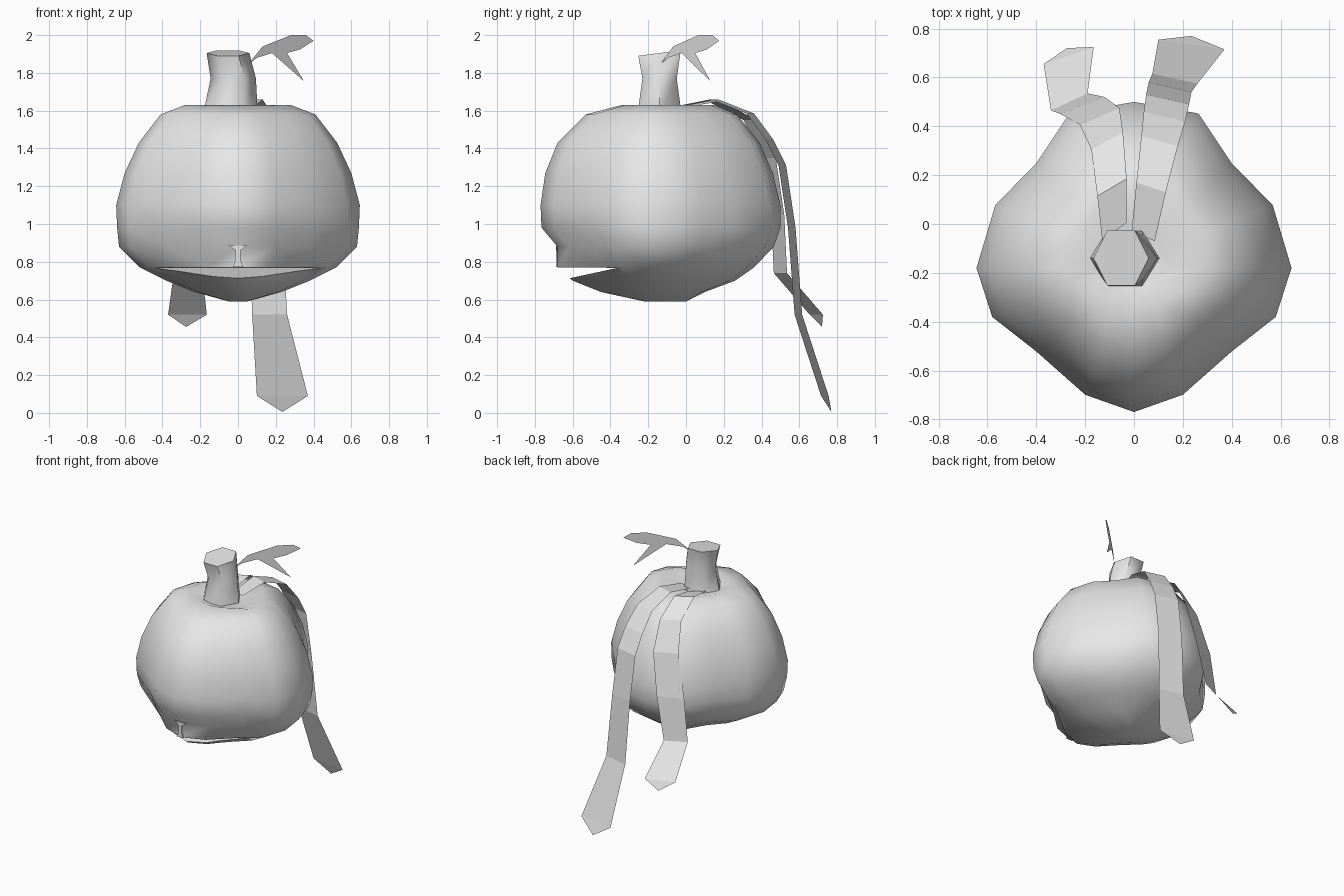
import bpy, bmesh, math

cube = bpy.data.objects.get("Cube")
if cube:
    bpy.data.objects.remove(cube, do_unlink=True)

grey = bpy.data.materials.new("plain grey")
grey.use_nodes = True
grey.diffuse_color = (0.8, 0.8, 0.8, 1)
grey.node_tree.nodes["Principled BSDF"].inputs["Base Color"].default_value = (0.8, 0.8, 0.8, 1)


def build(name, verts, faces, solid=True):
    """Make a grey object from points and faces."""
    mesh = bpy.data.meshes.new(name)
    mesh.from_pydata(verts, [], faces)
    mesh.materials.append(grey)
    if solid:
        bm = bmesh.new()
        bm.from_mesh(mesh)
        bmesh.ops.recalc_face_normals(bm, faces=bm.faces)
        bm.to_mesh(mesh)
        bm.free()
    obj = bpy.data.objects.new(name, mesh)
    bpy.context.collection.objects.link(obj)
    return obj


def loft(name, rings):
    """Skin a stack of closed rings and cap both ends."""
    n = len(rings[0])
    faces = [(r * n + i, r * n + (i + 1) % n, (r + 1) * n + (i + 1) % n, (r + 1) * n + i)
             for r in range(len(rings) - 1) for i in range(n)]
    last = (len(rings) - 1) * n
    faces += [tuple(range(n)), tuple(range(last, last + n))]
    return build(name, [v for ring in rings for v in ring], faces)


def activate(obj):
    bpy.ops.object.select_all(action='DESELECT')
    obj.select_set(True)
    bpy.context.view_layer.objects.active = obj


def smooth(obj, degrees):
    activate(obj)
    bpy.ops.object.shade_smooth_by_angle(angle=math.radians(degrees))


# Body: a rounded diamond section, scaled ring by ring (height, half width, front, back)
half = [(0, -1), (.31, -.88), (.62, -.58), (.9, -.34), (1, 0), (.88, .38), (.62, .63), (.41, .93), (0, 1)]
section = half + [(-x, y) for x, y in half[-2:0:-1]]
levels = [(1.60, .15, -.27, .0), (1.63, .28, -.34, .15), (1.58, .41, -.53, .27),
          (1.43, .525, -.68, .39), (1.27, .60, -.745, .46), (1.10, .645, -.77, .50),
          (.98, .64, -.765, .50), (.88, .63, -.68, .465), (.77, .52, -.68, .36),
          (.70, .38, -.60, .26), (.64, .23, -.45, .10), (.59, .05, -.22, .0)]
mid = -.18
body = loft("body", [[(x * w, mid + (y * (mid - f) if y < 0 else y * (b - mid)), z)
                      for x, y in section] for z, w, f, b in levels])

# Mouth: a wedge cut into the front
wedge = [(-.36, .768), (-1, .772), (-1, .63)]
cutter = loft("mouth_cutter", [[(x, y, z) for y, z in wedge] for x in (-1, 1)])
cutter.hide_render = True
cut = body.modifiers.new("mouth", 'BOOLEAN')
cut.operation = 'DIFFERENCE'
cut.solver = 'EXACT'
cut.object = cutter
activate(body)
bpy.ops.object.modifier_apply(modifier="mouth")
bpy.data.objects.remove(cutter, do_unlink=True)
smooth(body, 55)

# Lip crease: a thin plate under the nose
side = [(.05, .885), (.012, .86), (.012, .81), (.028, .772)]
outline = side + [(-x, z) for x, z in reversed(side)]
loft("lip_crease", [[(x, y, z) for x, z in outline] for y in (-.688, -.680)])

# Stem: a bent six-sided column with a tilted top
stem_rings = []
for cx, z, rx, ry, tilt in [(-.04, 1.58, .145, .135, 0), (-.025, 1.77, .12, .105, 0), (-.053, 1.905, .113, .13, .13)]:
    ring = []
    for k in range(6):
        a = k * math.pi / 3
        dy = ry * math.sin(a)
        ring.append((cx + rx * math.cos(a), -.14 + dy, z + tilt * dy))
    stem_rings.append(ring)
stem = loft("stem", stem_rings)
smooth(stem, 62)

# Leaf: a forked blade standing on a diagonal
blade = [(.05, 1.84), (.13, 1.94), (.28, 2.0), (.36, 2.0), (.40, 1.97),
         (.33, 1.925), (.26, 1.905), (.35, 1.755), (.18, 1.905), (.10, 1.88)]
leaf_verts = [(x, -.14 + (x - .05) * .9, z) for x, z in blade]
build("leaf", leaf_verts, [(0, 1, 9), (1, 8, 9), (1, 2, 6, 8), (2, 3, 5, 6), (3, 4, 5), (6, 7, 8)], False)


def ribbon(name, path, tip, skew):
    """Strip through (x one side, x other side, y, z), ending in a point."""
    verts = []
    for x0, x1, y, z in path:
        verts += [(x0, y - skew, z), (x1, y + skew, z)]
    n = len(verts)
    faces = [(i, i + 1, i + 3, i + 2) for i in range(0, n - 2, 2)]
    return build(name, verts + [tip], faces + [(n - 2, n - 1, n)], False)


# Ribbons: two strips hanging down the back
ribbon("left_ribbon", [(-.01, .085, -.05, 1.62), (.01, .13, .15, 1.66), (.03, .18, .34, 1.585),
                       (.04, .21, .44, 1.45), (.05, .225, .51, 1.31), (.06, .235, .56, .98),
                       (.075, .26, .595, .52), (.10, .37, .735, .09)], (.235, .77, .005), -.02)
ribbon("right_ribbon", [(-.13, -.03, -.03, 1.62), (-.15, -.03, .15, 1.65), (-.175, -.045, .34, 1.55),
                        (-.22, -.06, .44, 1.35), (-.30, -.12, .485, 1.05), (-.34, -.19, .50, .74),
                        (-.37, -.165, .69, .52)], (-.275, .72, .455), .035)
